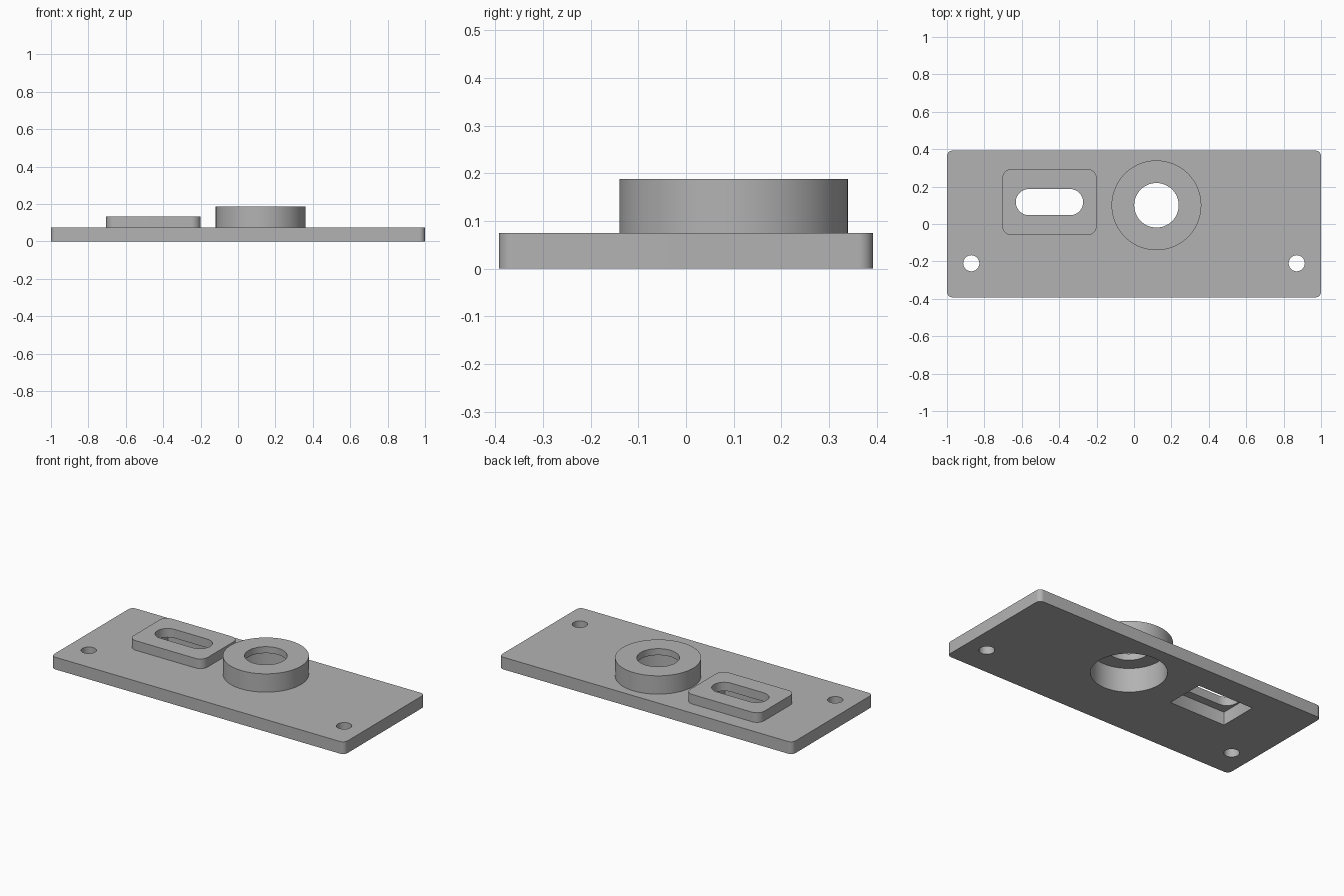
import bpy
import bmesh
import math

if "Cube" in bpy.data.objects:
    bpy.data.objects.remove(bpy.data.objects["Cube"], do_unlink=True)

grey = bpy.data.materials.new("plain_grey")
grey.use_nodes = True
GREY = (0.45, 0.45, 0.45, 1)
grey.diffuse_color = GREY
grey.node_tree.nodes["Principled BSDF"].inputs["Base Color"].default_value = GREY


def prism(name, centre, size, radius, z0, z1, steps=12):
    """Upright block with rounded corners; a full radius gives a slot or a disc."""
    outline = []
    for quarter, (sx, sy) in enumerate([(1, 1), (-1, 1), (-1, -1), (1, -1)]):
        cx = centre[0] + sx * (size[0] / 2 - radius)
        cy = centre[1] + sy * (size[1] / 2 - radius)
        for i in range(steps + 1):
            a = (quarter + i / steps) * math.pi / 2
            outline.append((cx + radius * math.cos(a), cy + radius * math.sin(a), z0))
    bm = bmesh.new()
    verts = [bm.verts.new(p) for p in outline]
    bmesh.ops.remove_doubles(bm, verts=verts, dist=1e-5)
    base = bm.faces.new(list(bm.verts))
    top = bmesh.ops.extrude_face_region(bm, geom=[base])["geom"]
    moved = [v for v in top if isinstance(v, bmesh.types.BMVert)]
    bmesh.ops.translate(bm, verts=moved, vec=(0, 0, z1 - z0))
    bmesh.ops.recalc_face_normals(bm, faces=bm.faces)
    mesh = bpy.data.meshes.new(name)
    bm.to_mesh(mesh)
    bm.free()
    obj = bpy.data.objects.new(name, mesh)
    bpy.context.collection.objects.link(obj)
    mesh.materials.append(grey)
    return obj


def disc(name, centre, radius, z0, z1):
    return prism(name, centre, (2 * radius, 2 * radius), radius, z0, z1, 18)


def combine(target, tool, operation):
    mod = target.modifiers.new(tool.name, "BOOLEAN")
    mod.operation = operation
    mod.solver = "EXACT"
    mod.object = tool
    bpy.context.view_layer.objects.active = target
    bpy.ops.object.modifier_apply(modifier=mod.name)
    bpy.data.objects.remove(tool, do_unlink=True)


PLATE_TOP = 0.075
ring = (0.12, 0.10)
slot = (-0.452, 0.117)

# Base plate with the two raised bosses
plate = prism("mounting_plate", (0, 0), (2, 0.785), 0.03, 0, PLATE_TOP)
combine(plate, disc("round_boss", ring, 0.24, 0.05, 0.188), "UNION")
combine(plate, prism("slot_boss", slot, (0.505, 0.354), 0.05, 0.05, 0.134), "UNION")

# Pockets from below, then the openings through the thin tops
cutters = [
    disc("round_pocket", ring, 0.21, -0.1, 0.148),
    prism("slot_pocket", slot, (0.38, 0.24), 0.004, -0.1, 0.08, 2),
    disc("round_opening", ring, 0.119, 0.02, 0.3),
    prism("slot_opening", slot, (0.36, 0.14), 0.07, 0.02, 0.3),
]
# Screw holes
for side in (-1, 1):
    cutters.append(disc("screw_hole", (side * 0.87, -0.21), 0.043, -0.1, 0.3))
for cutter in cutters:
    combine(plate, cutter, "DIFFERENCE")

# Smooth the curved walls, keep the rims sharp
bpy.ops.object.select_all(action="DESELECT")
plate.select_set(True)
bpy.context.view_layer.objects.active = plate
bpy.ops.object.shade_smooth_by_angle(angle=math.radians(30))
